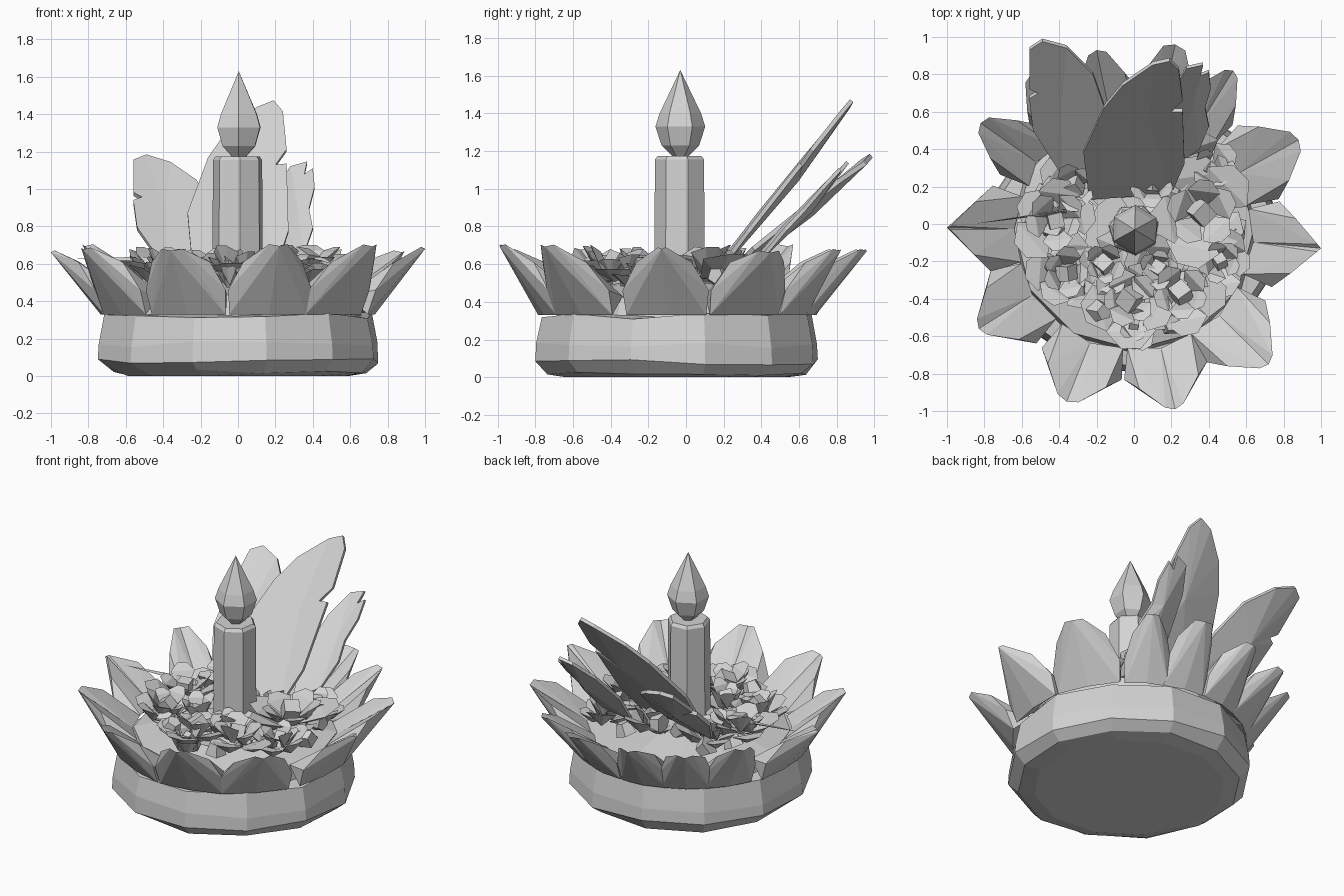
import bpy, bmesh, math, random
from mathutils import Vector, Matrix

random.seed(4)
cube = bpy.data.objects.get("Cube")
if cube:
    bpy.data.objects.remove(cube, do_unlink=True)

GREY = bpy.data.materials.new("plain light grey")
GREY.use_nodes = True
GREY.diffuse_color = (0.65, 0.65, 0.65, 1)
GREY.node_tree.nodes["Principled BSDF"].inputs["Base Color"].default_value = (0.65, 0.65, 0.65, 1)


def finish(name, bm):
    bmesh.ops.recalc_face_normals(bm, faces=bm.faces)
    mesh = bpy.data.meshes.new(name)
    bm.to_mesh(mesh)
    bm.free()
    mesh.materials.append(GREY)
    obj = bpy.data.objects.new(name, mesh)
    bpy.context.collection.objects.link(obj)


def hull(bm, points):
    """Add the convex solid around some points."""
    verts = [bm.verts.new(p) for p in points]
    res = bmesh.ops.convex_hull(bm, input=verts)
    loose = [g for g in res["geom_interior"] if isinstance(g, bmesh.types.BMVert)]
    bmesh.ops.delete(bm, geom=loose, context='VERTS')


def lathe(name, profile, sides, center, turn=0.0, jitter=0.0):
    """Faceted turned solid from (radius, height) pairs."""
    bm = bmesh.new()
    rings = []
    for k, (r, z) in enumerate(profile):
        ring = []
        for i in range(sides):
            a = turn + math.tau * i / sides
            wobble = 0 if k == 0 else random.uniform(-jitter, jitter)
            ring.append(bm.verts.new((center[0] + r * math.cos(a),
                                      center[1] + r * math.sin(a), z + wobble)))
        rings.append(ring)
    for low, high in zip(rings, rings[1:]):
        for i in range(sides):
            j = (i + 1) % sides
            bm.faces.new((low[i], low[j], high[j], high[i]))
    bm.faces.new(rings[0][::-1])
    bm.faces.new(rings[-1])
    bmesh.ops.remove_doubles(bm, verts=bm.verts, dist=0.002)
    finish(name, bm)


# Drum base and the bed inside the petals
lathe("base", [(0.6, 0), (0.7, 0.025), (0.765, 0.08), (0.76, 0.17), (0.73, 0.325), (0.6, 0.34)],
      12, (0, -0.05), 0.2, 0.018)
lathe("flower_bed", [(0.66, 0.32), (0.64, 0.43), (0.3, 0.5)], 12, (0, -0.03), 0, 0.015)

# Candle and flame
lathe("candle", [(0.14, 0.45), (0.135, 1.155), (0.12, 1.175)], 7, (0, -0.03), 0.3)
lathe("flame", [(0.03, 1.16), (0.1, 1.23), (0.132, 1.33), (0.11, 1.4), (0.001, 1.63)],
      6, (0.005, -0.03), 0.5)

# Ring of outer petals: two folded halves; each has a tip (x, y) and a blunt half width
TIPS = [(-1, -.02, .01), (-.83, -.56, .05), (-.36, -.95, .06), (.22, -.99, .05),
        (.72, -.75, .05), (1, -.13, .02), (.88, .45, .06), (.53, .82, .04),
        (.22, .96, .06), (-.2, .93, .05), (-.55, .8, .05), (-.82, .54, .05)]
CENTER = Vector((0, -0.04, 0))
for n, (tx, ty, blunt) in enumerate(TIPS):
    out = Vector((tx, ty, 0)) - CENTER
    reach = out.length
    out.normalize()
    side = Vector((-out.y, out.x, 0))
    near = min(math.dist((tx, ty), t[:2]) for t in TIPS if t[:2] != (tx, ty))
    w = min(0.25, near * 0.48)
    top = random.uniform(0.66, 0.7)
    bm = bmesh.new()
    for s in (-1, 1):
        pts = [(reach, 0, top), (reach - .02, s * blunt, top + .01),
               (reach - .15, s * (w * .55 + blunt * .5), .61),
               (.76, s * w * .92, .46), (.715, s * w * .85, .33), (.735, 0, .33),
               (.6, s * w * .7, .43), (.64, 0, .43), (.82, 0, .535)]
        hull(bm, [CENTER + out * r + side * d + Vector((0, 0, z)) for r, d, z in pts])
    finish(f"outer_petal_{n + 1}", bm)


# Tall leaves at the back: outline in plan, lifted along a slope
def leaf(name, outline, foot_y, foot_z, slope, thick):
    bm = bmesh.new()
    cx = sum(p[0] for p in outline) / len(outline)
    cy = sum(p[1] for p in outline) / len(outline)
    half = max(abs(p[0] - cx) for p in outline)
    offset = Vector((0, slope, -1)).normalized() * thick
    layers = []
    for k in (0, 1):
        ring = [bm.verts.new(Vector((x, y, foot_z + slope * (y - foot_y)
                + 0.04 * abs(x - cx) / half)) + offset * k * 0.5) for x, y in outline]
        mid = bm.verts.new(Vector((cx, cy, foot_z + slope * (cy - foot_y))) + offset * k)
        layers.append(ring)
        for a, b in zip(ring, ring[1:] + ring[:1]):
            bm.faces.new((a, b, mid))
    for i in range(len(outline)):
        j = (i + 1) % len(outline)
        bm.faces.new((layers[0][i], layers[0][j], layers[1][j], layers[1][i]))
    finish(name, bm)


leaf("middle_leaf", [(-.24, .13), (.2, .16), (.27, .32), (.26, .6), (.2, .6), (.26, .66),
                     (.24, .82), (.19, .87), (.1, .85), (-.06, .74), (-.16, .62), (-.27, .38)],
     0.22, 0.63, 1.28, 0.045)
leaf("right_leaf", [(-.2, .25), (-.1, .35), (-.15, .6), (-.22, .8), (-.36, .94), (-.49, .975),
                    (-.56, .93), (-.56, .72), (-.51, .7), (-.56, .67), (-.54, .5), (-.38, .25)],
    0.3, 0.61, 0.83, 0.05)
leaf("left_leaf", [(.2, .3), (.35, .4), (.4, .52), (.38, .62), (.41, .72), (.4, .81), (.35, .79),
                   (.37, .85), (.28, .83), (.2, .7), (.15, .5)],
     0.4, 0.64, 1.1, 0.04)


# Blossoms filling the bed: rings of broad folded petals round a small bud
def blossom(name, x, y, radius, z, bud):
    bm = bmesh.new()
    spin = random.uniform(0, math.tau)
    for count, size, lift, rise in ((5, 1.0, 0.0, 0.04), (5, 0.62, 0.03, 0.07)):
        for i in range(count):
            a = spin + size + math.tau * i / count + random.uniform(-.2, .2)
            r = radius * size * random.uniform(0.85, 1.1)
            up = rise + random.uniform(-.04, .05)
            pts = [(.02, 0, -.05), (r * .65, r * .5, up * .7), (r * .65, -r * .5, up * .7),
                   (r, r * .2, up), (r, -r * .2, up), (r * .55, 0, up * .3 - .06)]
            m = Matrix.Translation((x, y, z + lift)) @ Matrix.Rotation(a, 4, 'Z')
            hull(bm, [m @ Vector(p) for p in pts])
    m = Matrix.Translation((x, y, z + .05)) @ Matrix.Rotation(spin, 4, (.5, .4, 1))
    bmesh.ops.create_cube(bm, size=bud, matrix=m)
    finish(name, bm)


BLOSSOMS = [(.36, .06, .28, .57, .1), (-.42, .02, .25, .55, .08), (-.02, -.4, .25, .55, .1),
            (.25, -.37, .23, .56, .09), (-.36, -.26, .21, .54, .08), (.46, -.2, .18, .52, .06),
            (-.32, .2, .2, .54, .08), (.1, .22, .2, .53, .08), (-.16, -.22, .17, .54, .08),
            (.13, -.24, .17, .54, .07), (0, -.54, .13, .52, .05), (.4, .3, .18, .53, .06)]
for n, spec in enumerate(BLOSSOMS):
    blossom(f"blossom_{n + 1}", *spec)

# Small loose buds between the blossoms
bm = bmesh.new()
for i in range(16):
    a = math.tau * i / 16
    r = random.uniform(0.25, 0.55)
    spot = Matrix.Translation((r * math.cos(a), r * math.sin(a) - .04, random.uniform(.52, .58)))
    turn = Matrix.Rotation(random.uniform(0, 3), 4, (random.random(), random.random(), .4))
    bmesh.ops.create_cone(bm, cap_ends=True, segments=5, radius1=.07, radius2=.045,
                          depth=.08, matrix=spot @ turn)
finish("loose_buds", bm)

# Thin stick lying across the right side
bm = bmesh.new()
hull(bm, [(-.86, .0, .63), (-.36, .06, .6), (-.36, .08, .62), (-.38, .07, .64)])
finish("thin_stick", bm)
